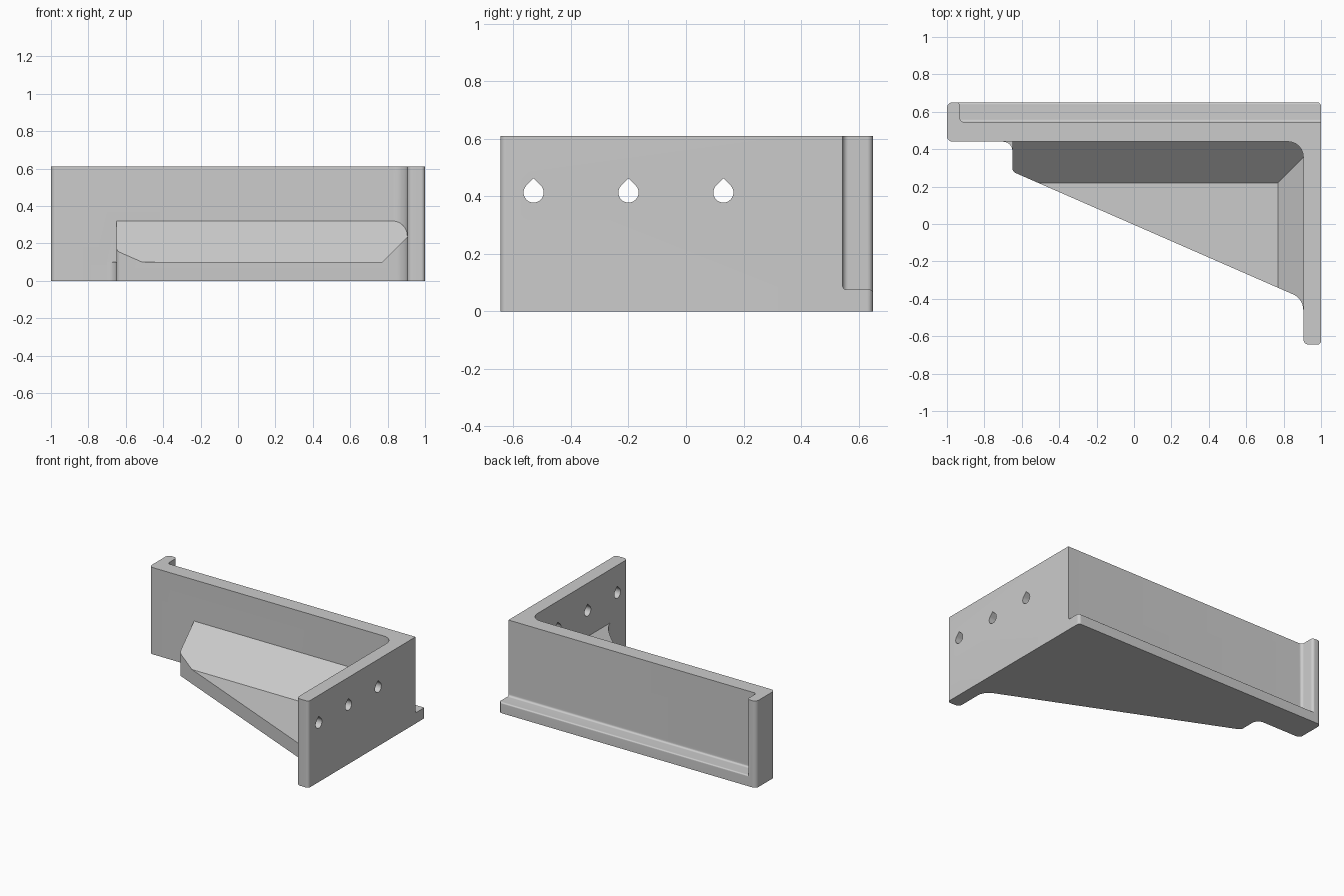
import bpy
import bmesh
import math
from mathutils import Vector

cube = bpy.data.objects.get("Cube")
if cube:
    bpy.data.objects.remove(cube, do_unlink=True)

grey = bpy.data.materials.new("plain grey")
grey.use_nodes = True
colour = (0.6, 0.6, 0.6, 1)
grey.diffuse_color = colour
grey.node_tree.nodes["Principled BSDF"].inputs["Base Color"].default_value = colour


def rounded(corners, steps=8):
    """Outline from (a, b, radius) corners, each rounded by a tangent arc."""
    out = []
    n = len(corners)
    for i, (a, b, r) in enumerate(corners):
        p = Vector((a, b))
        if r == 0:
            out.append(p)
            continue
        u = (Vector(corners[i - 1][:2]) - p).normalized()
        v = (Vector(corners[(i + 1) % n][:2]) - p).normalized()
        half = u.angle(v) / 2
        centre = p + (u + v).normalized() * (r / math.sin(half))
        start = p + u * (r / math.tan(half)) - centre
        end = p + v * (r / math.tan(half)) - centre
        for k in range(steps + 1):
            t = k / steps
            out.append(centre + start.lerp(end, t).normalized() * r)
    return out


def finish(name, bm):
    bmesh.ops.recalc_face_normals(bm, faces=bm.faces)
    mesh = bpy.data.meshes.new(name)
    bm.to_mesh(mesh)
    bm.free()
    obj = bpy.data.objects.new(name, mesh)
    bpy.context.collection.objects.link(obj)
    return obj


def prism(name, outline, low, high, along="z"):
    bm = bmesh.new()
    place = (lambda p, h: (p.x, p.y, h)) if along == "z" else (lambda p, h: (h, p.x, p.y))
    face = bm.faces.new([bm.verts.new(place(p, low)) for p in outline])
    top = bmesh.ops.extrude_face_region(bm, geom=[face])["geom"]
    shift = Vector((0, 0, high - low)) if along == "z" else Vector((high - low, 0, 0))
    bmesh.ops.translate(bm, vec=shift, verts=[g for g in top if isinstance(g, bmesh.types.BMVert)])
    return finish(name, bm)


def combine(target, tool, operation):
    mod = target.modifiers.new(operation, "BOOLEAN")
    mod.operation = operation
    mod.solver = "EXACT"
    mod.object = tool
    bpy.context.view_layer.objects.active = target
    bpy.ops.object.modifier_apply(modifier=mod.name)
    bpy.data.objects.remove(tool, do_unlink=True)


# L-shaped wall with the end lip
bracket = prism("corner_bracket", rounded([
    (-1, 0.44, 0.03), (0.905, 0.44, 0.08), (0.905, -0.645, 0.03), (1, -0.645, 0.02),
    (1, 0.545, 0), (-0.93, 0.545, 0.02), (-0.93, 0.65, 0.02), (-1, 0.65, 0.03)]), 0, 0.61)

# Back ledge, blended into the wall and rounded at its free end
ledge = prism("back_ledge", rounded([
    (0.5, 0, 0), (0.65, 0, 0), (0.65, 0.075, 0.01), (0.545, 0.075, 0.014),
    (0.545, 0.1, 0), (0.5, 0.1, 0)]), -0.96, 1, "x")
ledge_end = prism("ledge_end", rounded([
    (-1.2, 0.4, 0), (1, 0.4, 0), (1, 0.65, 0.02), (-1.2, 0.65, 0)]), -0.1, 0.3)
combine(ledge, ledge_end, "INTERSECT")

# Triangular gusset with a tapered pocket
gusset = prism("gusset", rounded([
    (-0.65, 0.48, 0), (-0.65, 0.28, 0.03), (0.905, -0.4, 0.09),
    (0.905, -0.55, 0), (0.95, -0.55, 0), (0.95, 0.48, 0)]), 0, 0.32)
bm = bmesh.new()
bmesh.ops.create_cube(bm, size=1)
for v in bm.verts:
    grow = 0.8 if v.co.z > 0 else 0
    v.co = (0.77 + grow if v.co.x > 0 else -2,
            0.22 + grow if v.co.y > 0 else -2, 0.1 + grow)
combine(gusset, finish("pocket", bm), "DIFFERENCE")

# Low fillet where the gusset meets the back wall
fillet = prism("gusset_fillet", rounded([
    (-0.8, 0.44, 0), (-0.65, 0.44, 0.05), (-0.65, 0.3, 0),
    (-0.6, 0.3, 0), (-0.6, 0.47, 0), (-0.8, 0.47, 0)]), 0, 0.1)

for part in (ledge, gusset, fillet):
    combine(bracket, part, "UNION")

# Teardrop screw holes in the side wall
radius, height = 0.035, 0.413
for y in (-0.53, -0.2, 0.13):
    outline = [Vector((y + radius * math.cos(a), height + radius * math.sin(a)))
               for a in (math.radians(135 + 270 * k / 24) for k in range(25))]
    outline.append(Vector((y, height + radius * math.sqrt(2))))
    combine(bracket, prism("screw_hole", outline, 0.8, 1.1, "x"), "DIFFERENCE")

bracket.data.materials.clear()
bracket.data.materials.append(grey)
bpy.ops.object.select_all(action="DESELECT")
bracket.select_set(True)
bpy.context.view_layer.objects.active = bracket
bpy.ops.object.shade_smooth_by_angle(angle=math.radians(30))
